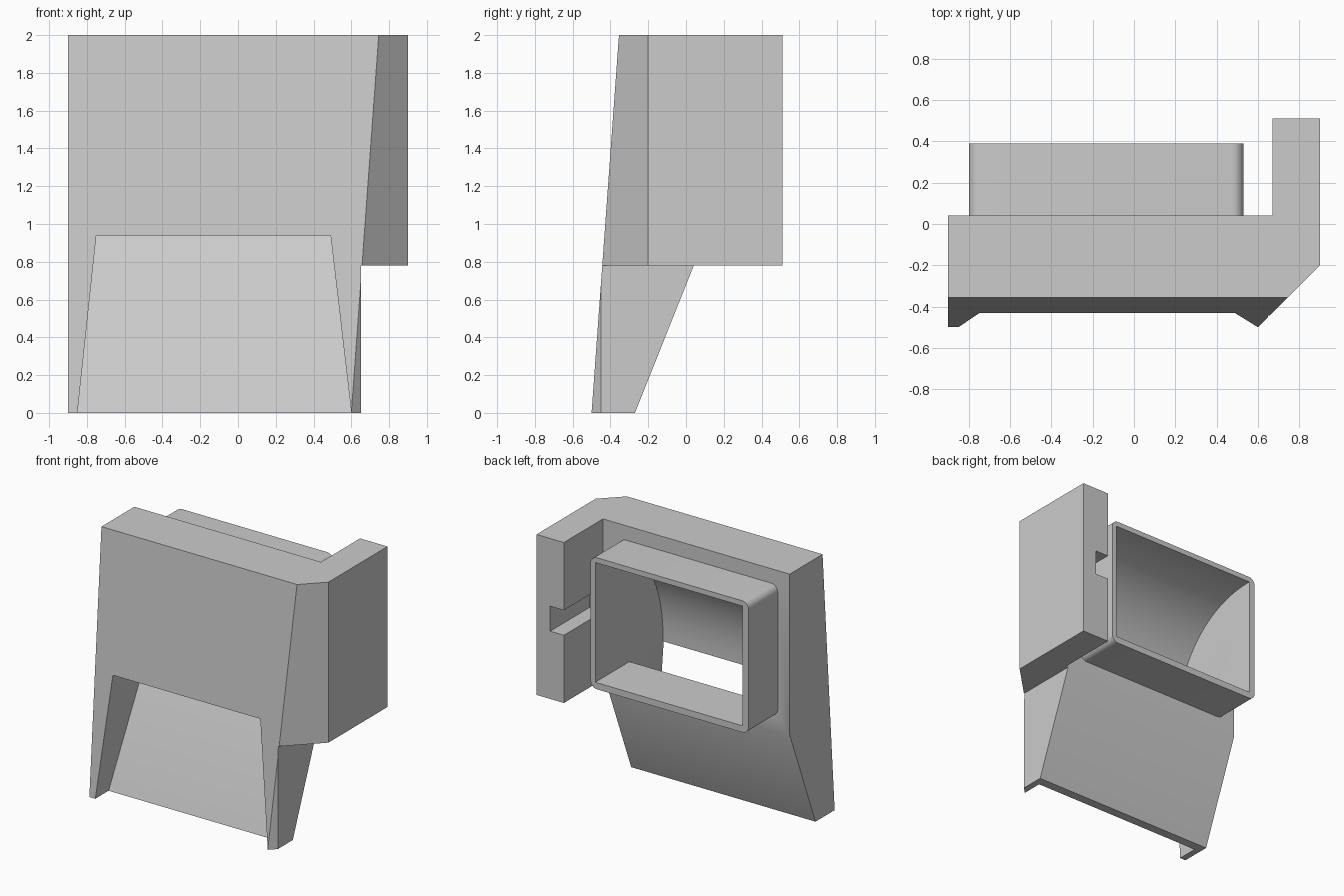
import bpy, bmesh, math
from mathutils import Vector

default = bpy.data.objects.get("Cube")
if default:
    bpy.data.objects.remove(default, do_unlink=True)

grey = bpy.data.materials.new("plain_grey")
grey.use_nodes = True
grey.diffuse_color = (0.6, 0.6, 0.6, 1)
grey.node_tree.nodes["Principled BSDF"].inputs["Base Color"].default_value = (0.6, 0.6, 0.6, 1)


def prism(name, axis, pts, lo, hi):
    """Extrude a 2D outline along an axis; hi may depend on the outline point."""
    def place(p, t):
        c = list(p)
        c.insert("xyz".index(axis), t)
        return Vector(c)
    top = hi if callable(hi) else (lambda p: hi)
    bm = bmesh.new()
    a = [bm.verts.new(place(p, lo)) for p in pts]
    b = [bm.verts.new(place(p, top(p))) for p in pts]
    bm.faces.new(a)
    bm.faces.new(b)
    n = len(pts)
    for i in range(n):
        j = (i + 1) % n
        bm.faces.new((a[i], a[j], b[j], b[i]))
    bmesh.ops.recalc_face_normals(bm, faces=bm.faces)
    mesh = bpy.data.meshes.new(name)
    bm.to_mesh(mesh)
    bm.free()
    mesh.materials.append(grey)
    ob = bpy.data.objects.new(name, mesh)
    bpy.context.collection.objects.link(ob)
    return ob


def combine(target, other, operation):
    """Apply a boolean and remove the helper."""
    mod = target.modifiers.new("bool", "BOOLEAN")
    mod.operation = operation
    mod.solver = "EXACT"
    mod.object = other
    bpy.context.view_layer.objects.active = target
    bpy.ops.object.modifier_apply(modifier=mod.name)
    bpy.data.objects.remove(other, do_unlink=True)


# Body plate with the side hook, as one plan outline
body = prism("duct_body", "z", [(-0.9, -0.6), (0.5, -0.6), (0.9, -0.2), (0.9, 0.51),
                                (0.67, 0.51), (0.67, 0.04), (-0.9, 0.04)], 0, 2)

# Leaning front, tapered lower back, and clearance under the hook
lean = 0.145 / 2
front_cut = prism("front_cut", "x", [(-1, -0.2), (-0.5 - 0.2 * lean, -0.2),
                                     (-0.5 + 2.2 * lean, 2.2), (-1, 2.2)], -2, 2)
back_cut = prism("back_cut", "x", [(-0.31, -0.1), (0.041, 0.78), (1, 0.78), (1, -0.1)], -2, 2)
hook_cut = prism("hook_cut", "x", [(-1, -0.1), (1, -0.1), (1, 0.78), (-1, 0.78)], 0.65, 2)
# Slot in the inner side of the hook
slot_cut = prism("slot_cut", "x", [(0.04, 1.295), (1, 1.295), (1, 1.485), (0.04, 1.485)], 0.6, 0.785)
for cutter in (front_cut, back_cut, hook_cut, slot_cut):
    combine(body, cutter, "DIFFERENCE")

# Rear tube with rounded corners
radius, steps = 0.055, 6
outline = []
for k, (cx, cz) in enumerate([(0.53 - radius, 1.89 - radius), (-0.8 + radius, 1.89 - radius),
                              (-0.8 + radius, 0.89 + radius), (0.53 - radius, 0.89 + radius)]):
    for s in range(steps + 1):
        a = math.pi / 2 * (k + s / steps)
        outline.append((cx + radius * math.cos(a), cz + radius * math.sin(a)))
combine(body, prism("rear_tube", "y", outline, 0, 0.39), "UNION")

# Air passage whose ceiling curves down behind the front wall
power, count = 2 / 2.2, 28
ceiling = []
for i in range(count + 1):
    a = math.pi / 2 * (1 - i / count)
    ceiling.append((0.39 - 0.815 * max(math.cos(a), 0) ** power,
                    0.94 + 0.91 * max(math.sin(a), 0) ** power))
passage = [(0.6, 0.94), (0.6, 1.85)] + ceiling + [(-0.3, 0.8), (-0.1, 0.8), (-0.02, 0.94)]
combine(body, prism("passage_cut", "x", passage, -0.75, 0.49), "DIFFERENCE")

# Front recess: flared sides and a sloping ramp at the back
recess = [(-0.861, -0.1), (0.612, -0.1), (0.49, 0.94), (-0.75, 0.94)]
combine(body, prism("recess_cut", "y", recess, -1, lambda p: -0.34 + 0.34 * p[1]), "DIFFERENCE")

# Smooth the curved ceiling and tube corners, keep other edges crisp
bpy.ops.object.select_all(action="DESELECT")
body.select_set(True)
bpy.context.view_layer.objects.active = body
bpy.ops.object.shade_smooth_by_angle(angle=math.radians(25))
